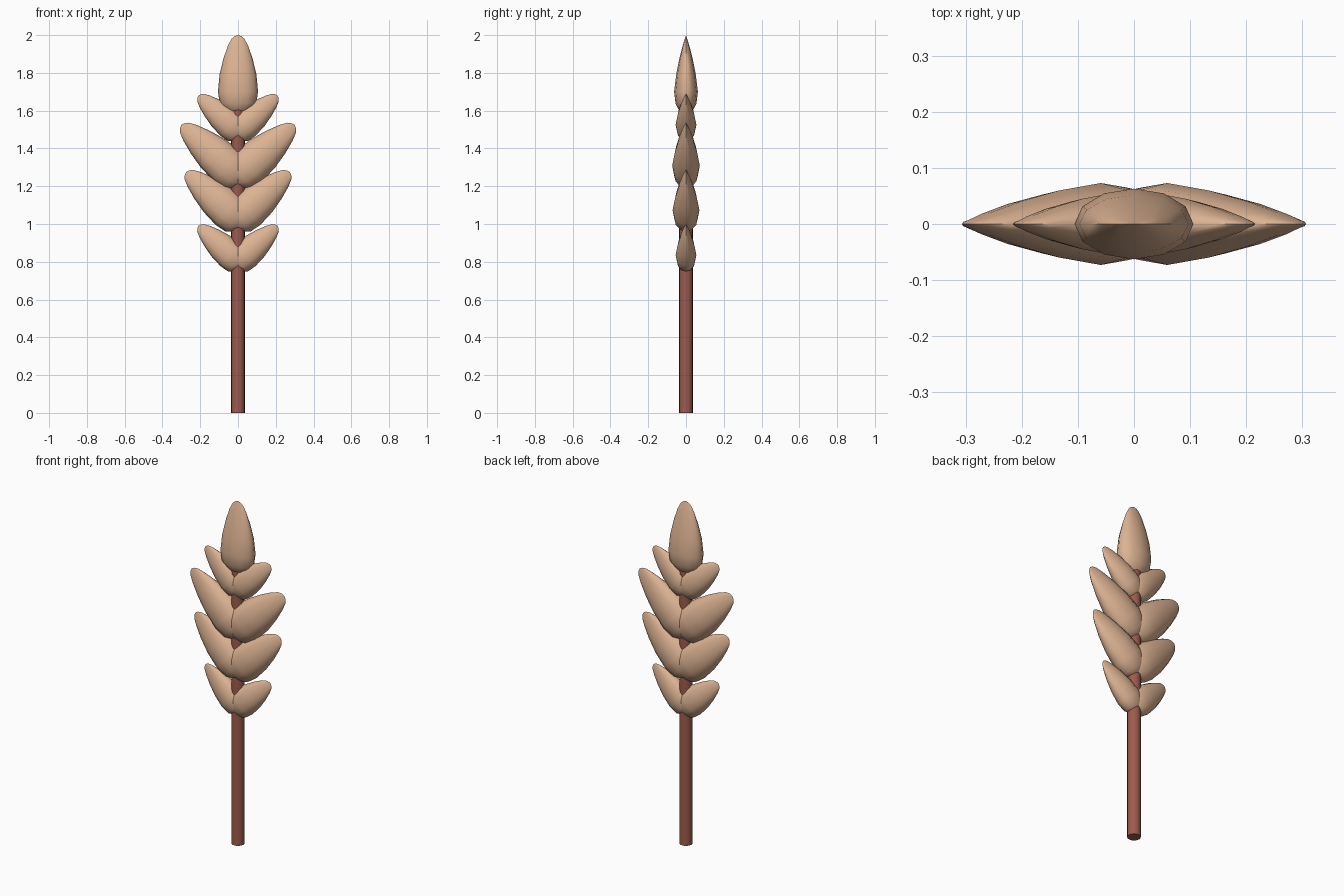
import bpy, bmesh, math
from mathutils import Vector

if "Cube" in bpy.data.objects:
    bpy.data.objects.remove(bpy.data.objects["Cube"])


def material(name, rgb):
    m = bpy.data.materials.new(name)
    m.diffuse_color = (*rgb, 1)
    m.use_nodes = True
    m.node_tree.nodes["Principled BSDF"].inputs["Base Color"].default_value = m.diffuse_color
    return m


TAN = material("grain tan", (0.72, 0.45, 0.29))
BROWN = material("stalk brown", (0.34, 0.105, 0.075))

# Kernel profile: position along axis, relative width, relative depth
PROFILE = [(0.0, 0.3, 0.3), (0.05, 0.62, 0.62), (0.13, 0.92, 0.88),
           (0.28, 1.0, 1.0), (0.5, 0.92, 0.82), (0.7, 0.73, 0.56),
           (0.86, 0.51, 0.29), (0.95, 0.33, 0.11), (0.985, 0.17, 0.03)]
SIDES = 12


def finish(name, bm, mat, angle):
    bmesh.ops.recalc_face_normals(bm, faces=bm.faces)
    me = bpy.data.meshes.new(name)
    bm.to_mesh(me)
    bm.free()
    ob = bpy.data.objects.new(name, me)
    bpy.context.collection.objects.link(ob)
    me.materials.append(mat)
    bpy.ops.object.select_all(action='DESELECT')
    ob.select_set(True)
    bpy.context.view_layer.objects.active = ob
    bpy.ops.object.shade_smooth_by_angle(angle=math.radians(angle))
    return ob


def kernel(name, tip, length, width, depth, elevation):
    """Flattened seed ending at tip, its axis tilted in the xz plane."""
    axis = Vector((math.cos(elevation), 0, math.sin(elevation)))
    side = Vector((-axis.z, 0, axis.x))
    base = Vector(tip) - axis * length
    bm = bmesh.new()
    rings = []
    for t, w, d in PROFILE:
        ring = []
        for i in range(SIDES):
            a = 2 * math.pi * i / SIDES
            ring.append(bm.verts.new(base + axis * (t * length)
                                     + side * (math.cos(a) * w * width)
                                     + Vector((0, math.sin(a) * d * depth, 0))))
        rings.append(ring)
    for r0, r1 in zip(rings, rings[1:]):
        for i in range(SIDES):
            j = (i + 1) % SIDES
            bm.faces.new((r0[i], r0[j], r1[j], r1[i]))
    bm.faces.new(rings[0])
    end = bm.verts.new(tip)
    for i in range(SIDES):
        bm.faces.new((rings[-1][i], rings[-1][(i + 1) % SIDES], end))
    return finish(name, bm, TAN, 60)


# Stalk
bm = bmesh.new()
bmesh.ops.create_cone(bm, cap_ends=True, segments=16, radius1=0.036, radius2=0.036, depth=1.64)
bmesh.ops.translate(bm, verts=bm.verts, vec=(0, 0, 0.82))
finish("stalk", bm, BROWN, 40)

# Paired side kernels: tip x, tip z, length, half width, half depth
ROWS = [(0.21, 0.99, 0.32, 0.08, 0.055),
        (0.275, 1.275, 0.42, 0.103, 0.071),
        (0.30, 1.525, 0.45, 0.107, 0.073),
        (0.21, 1.68, 0.32, 0.08, 0.055)]
TILT = math.radians(42)
for n, (x, z, length, w, d) in enumerate(ROWS, 1):
    kernel(f"right_kernel_{n}", (x, 0, z), length, w, d, TILT)
    kernel(f"left_kernel_{n}", (-x, 0, z), length, w, d, math.pi - TILT)

# Upright top kernel
kernel("top_kernel", (0, 0, 2.0), 0.415, 0.106, 0.063, math.pi / 2)
